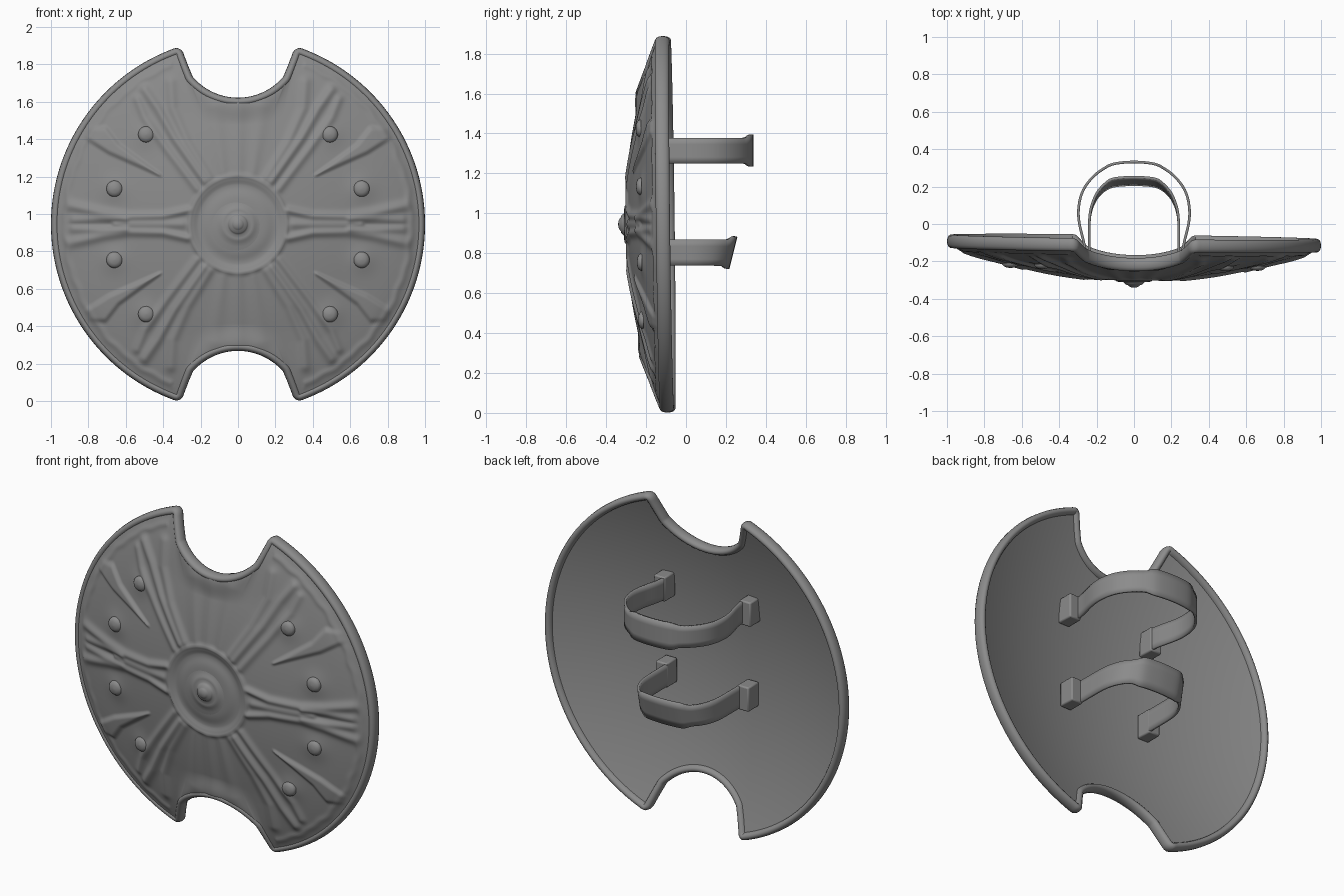
import bpy, bmesh, math
from math import sin, cos, pi, exp, hypot, radians

if "Cube" in bpy.data.objects:
    bpy.data.objects.remove(bpy.data.objects["Cube"])

ZC = 0.945          # height of the shield centre
Q = 170             # outline points per quarter
R0 = 0.5            # radius of the regular inner disc

metal = bpy.data.materials.new("dark_metal")
metal.diffuse_color = (0.26, 0.26, 0.26, 1)
metal.use_nodes = True
metal.node_tree.nodes["Principled BSDF"].inputs["Base Color"].default_value = metal.diffuse_color


def make(name, verts, faces, angle=40):
    me = bpy.data.meshes.new(name)
    me.from_pydata(verts, [], faces)
    bm = bmesh.new()
    bm.from_mesh(me)
    bmesh.ops.recalc_face_normals(bm, faces=bm.faces)
    bm.to_mesh(me)
    bm.free()
    me.materials.append(metal)
    ob = bpy.data.objects.new(name, me)
    bpy.context.collection.objects.link(ob)
    bpy.ops.object.select_all(action='DESELECT')
    ob.select_set(True)
    bpy.context.view_layer.objects.active = ob
    bpy.ops.object.shade_smooth_by_angle(angle=radians(angle))
    return ob


def strips(rows, n, closed=True):
    """Quads joining consecutive rows of n vertices."""
    m = n if closed else n - 1
    return [(r * n + i, r * n + (i + 1) % n, (r + 1) * n + (i + 1) % n, (r + 1) * n + i)
            for r in range(rows - 1) for i in range(m)]


def resample(pts, n):
    acc = [0]
    for a, b in zip(pts, pts[1:]):
        acc.append(acc[-1] + hypot(b[0] - a[0], b[1] - a[1]))
    out, k = [], 0
    for i in range(n + 1):
        d = acc[-1] * i / n
        while k < len(pts) - 2 and acc[k + 1] < d:
            k += 1
        t = (d - acc[k]) / (acc[k + 1] - acc[k])
        out.append(tuple(pts[k][j] + t * (pts[k + 1][j] - pts[k][j]) for j in (0, 1)))
    return out


def smooth(t):
    t = max(0, min(1, t))
    return t * t * (3 - 2 * t)


def dome(x, z):
    """Middle surface of the slightly tilted dish."""
    return -0.295 + 0.2 * (x * x + z * z) - 0.012 * x - 0.012 * z


# Outline: notch arc, flared tip, outer circle; one quarter then mirrored
quarter = [(0.34 * sin(a * pi / 180), 0.995 - 0.34 * cos(a * pi / 180)) for a in range(0, 51, 2)]
quarter += [(0.285, 0.835), (0.308, 0.895), (0.314, 0.912), (0.324, 0.922), (0.336, 0.919)]
quarter += [(0.978 * sin(radians(a)), 0.978 * cos(radians(a))) for a in range(21, 91)]
quarter = resample(quarter, Q)
half = quarter + [(x, -z) for x, z in quarter[-2::-1]]
outline = half + [(-x, z) for x, z in half[-2:0:-1]]
N = len(outline)

# Embossed rays, one quarter: points, width at start and end, height
RIDGES = [
    ([(.27, .075), (.40, .045), (.58, .04), (.72, .06), (.90, .10)], .020, .028, .016),
    ([(.30, .0), (.55, .0), (.66, .0)], .026, .012, .012),
    ([(.60, .025), (.74, .03), (.88, .025)], .016, .024, .012),
    ([(.15, .25), (.27, .44), (.35, .62), (.36, .76)], .022, .028, .012),
    ([(.18, .23), (.34, .46), (.43, .62), (.50, .72)], .022, .026, .017),
    ([(.22, .19), (.38, .40), (.50, .57), (.54, .67)], .022, .022, .012),
    ([(.0, .28), (.0, .64)], .030, .040, .006),
    ([(.08, .28), (.13, .62)], .025, .045, .006),
]
STUDS = [(.49, .48), (.66, .19)]
# Spear-shaped panel outline
SPEAR = [(.42, .265), (.64, .425), (.71, .515), (.80, .51), (.815, .465), (.69, .385)]


def to_segs(pts, w0, w1):
    m = len(pts) - 1
    return [(a[0], a[1], b[0] - a[0], b[1] - a[1], w0 + (w1 - w0) * i / m, w0 + (w1 - w0) * (i + 1) / m)
            for i, (a, b) in enumerate(zip(pts, pts[1:]))]


def seg_dist(segs, x, z):
    best = 1e9
    for ax, az, dx, dz, wa, wb in segs:
        t = ((x - ax) * dx + (z - az) * dz) / (dx * dx + dz * dz)
        t = 0 if t < 0 else 1 if t > 1 else t
        d = ((x - ax - t * dx) ** 2 + (z - az - t * dz) ** 2) / (wa + t * (wb - wa)) ** 2
        best = min(best, d)
    return best


SEGS = [(to_segs(p, a, b), h) for p, a, b, h in RIDGES]
SPEAR_SEGS = to_segs(SPEAR + SPEAR[:1], 1, 1)


def in_spear(x, z):
    inside = False
    for (ax, az), (bx, bz) in zip(SPEAR, SPEAR[1:] + SPEAR[:1]):
        if (az > z) != (bz > z) and x < ax + (z - az) * (bx - ax) / (bz - az):
            inside = not inside
    return inside


def emboss(x, z):
    r, ang = hypot(x, z), math.atan2(z, x)
    x, z = abs(x), abs(z)
    h = 0
    for segs, top in SEGS:
        d = seg_dist(segs, x, z)
        if d < 8:
            h += top * exp(-d)
    # raised spear panel with a bevelled edge
    if x > 0.38 and 0.2 < z < 0.56:
        d = math.sqrt(seg_dist(SPEAR_SEGS, x, z)) * (1 if in_spear(x, z) else -1)
        h += 0.016 * smooth((d + 0.018) / 0.03)
    # soft mounds round the studs
    for sx, sz in STUDS:
        h += 0.012 * exp(-((x - sx) ** 2 + (z - sz) ** 2) / 0.07 ** 2)
    # ragged border step inside the outer edge
    edge = 0.925 + 0.006 * sin(ang * 37) * sin(ang * 11)
    h *= 1 / (1 + exp(min(60, (r - edge) / 0.015)))
    if x > 0.35:
        h += 0.006 * exp(-((r - edge) / 0.016) ** 2)
    # centre ring and dish
    if r < 0.28:
        h *= smooth((r - 0.25) / 0.03)
    h += 0.013 * exp(-((r - 0.258) / 0.013) ** 2) + 0.006 * exp(-((r - 0.235) / 0.008) ** 2)
    h -= 0.008 * exp(-((r - 0.20) / 0.035) ** 2)
    return h


def ring_points(k, inner, outer):
    """Ring k: circles up to R0, then blended to the outline."""
    for i in range(N):
        a = 2 * pi * i / N
        cx, cz = R0 * sin(a), R0 * cos(a)
        if k <= inner:
            s = max(k / inner, 0.004)
            yield cx * s, cz * s
        else:
            t = (k - inner) / outer
            px, pz = outline[i]
            yield cx + (px - cx) * t, cz + (pz - cz) * t


# Shield body: embossed front skin and plain back skin as one closed dish
verts = []
for k in range(0, 101):
    lift = 0.005 + 0.022 * smooth((k - 60) / 38)      # front skin swells into the rim
    for x, z in ring_points(k, 50, 50):
        verts.append((x, dome(x, z) - lift - emboss(x, z), z + ZC))
for k in range(24, -1, -1):
    for x, z in ring_points(k, 12, 12):
        verts.append((x, dome(x, z) + 0.016, z + ZC))
faces = strips(126, N)
faces += [tuple(range(N)), tuple(range(125 * N, 126 * N))]
make("shield_body", verts, faces, 60)

# Rolled rim swept round the outline
K = 14
verts = []
for i, (x, z) in enumerate(outline):
    (ax, az), (bx, bz) = outline[i - 1], outline[(i + 1) % N]
    l = hypot(bx - ax, bz - az)
    nx, nz = -(bz - az) / l, (bx - ax) / l
    for j in range(K):
        a = 2 * pi * j / K
        u = 0.022 * cos(a)
        v = 0.036 * math.copysign(abs(sin(a)) ** 0.9, sin(a))
        verts.append((x + nx * u, dome(x, z) + v, z + nz * u + ZC))
faces = strips(N, K) + [((N - 1) * K + j, (N - 1) * K + (j + 1) % K, (j + 1) % K, j) for j in range(K)]
make("rim", verts, faces, 60)


def lathe(name, cx, cz, y0, profile, n=32):
    """Turned knob facing the front; profile is (radius, rise)."""
    vs = [(cx + r * cos(2 * pi * i / n), y0 - h, cz + r * sin(2 * pi * i / n) + ZC)
          for r, h in profile for i in range(n)]
    e = (len(profile) - 1) * n
    make(name, vs, strips(len(profile), n) + [tuple(range(n)), tuple(range(e, e + n))], 50)


# Central boss: stepped collar with a small point
lathe("centre_boss", 0, 0, -0.29, [(.16, 0), (.12, .008), (.098, .012), (.09, .018), (.075, .020), (.058, .019),
                                   (.05, .027), (.045, .034), (.034, .036), (.028, .042), (.018, .048), (.003, .05)])
# Studs
for sx, sz in STUDS:
    for mx in (1, -1):
        for mz in (1, -1):
            x, z = sx * mx, sz * mz
            lathe("stud", x, z, dome(x, z) - 0.013,
                  [(.044, 0), (.042, .010), (.036, .018), (.022, .024), (.003, .027)], 24)


def ribbon(name, pts, z0, z1, shear, thick):
    """Bent strap through mirrored (x, y) points, flared at the grip."""
    path = resample(pts + [(-x, y) for x, y in pts[-2::-1]], 60)
    for _ in range(5):
        path = [path[0]] + [tuple((a[j] + 2 * b[j] + c[j]) / 4 for j in (0, 1))
                            for a, b, c in zip(path, path[1:], path[2:])] + [path[-1]]
    zm, hz = (z0 + z1) / 2, (z1 - z0) / 2
    vs = []
    for s in (-1, -.5, 0, .5, 1):
        for x, y in path:
            grip = smooth((0.17 - abs(x)) / 0.05) if y > 0.1 else 0
            dz = s * (hz + 0.016 * grip)
            vs.append((x, y + 0.006 * grip + shear * dz * max(0, min(1, y / 0.2)), zm + dz))
    ob = make(name, vs, strips(5, len(path), False))
    sol = ob.modifiers.new("thickness", 'SOLIDIFY')
    sol.thickness = thick
    sol.offset = 0


def box(name, x0, x1, y0, y1, z0, z1):
    vs = [(x, y, z) for x in (x0, x1) for y in (y0, y1) for z in (z0, z1)]
    ob = make(name, vs, [(0, 1, 3, 2), (4, 5, 7, 6), (0, 1, 5, 4), (2, 3, 7, 6), (0, 2, 6, 4), (1, 3, 7, 5)], 30)
    bev = ob.modifiers.new("bevel", 'BEVEL')
    bev.width = 0.008
    bev.segments = 2


# Arm straps with end brackets
upper = [(.255, -.18), (.265, -.1), (.29, -.02), (.302, .06), (.285, .165), (.24, .235), (.18, .29), (.12, .318), (0, .328)]
lower = [(.24, -.18), (.24, -.08), (.24, .0), (.235, .07), (.205, .15), (.16, .20), (.12, .218), (0, .226)]
ribbon("upper_strap", upper, 1.25, 1.378, 0, 0.014)
ribbon("lower_strap", lower, 0.738, 0.868, 0.25, 0.014)
for name, x, z0, z1 in (("upper", .245, 1.24, 1.385), ("lower", .232, .73, .875)):
    for s in (1, -1):
        box(name + "_strap_bracket", s * x, s * (x + .075), -.25, -.15, z0, z1)
